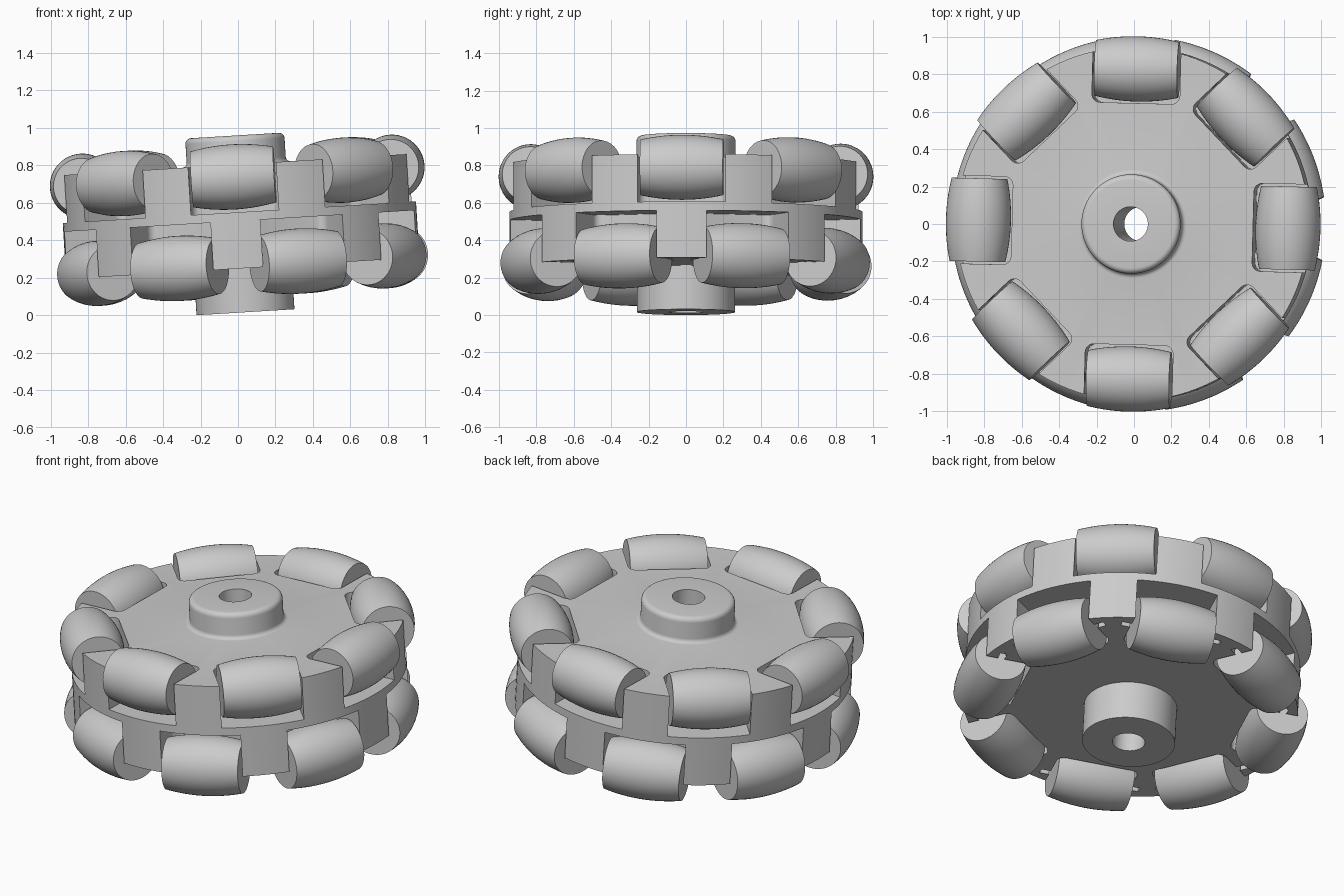
import bpy, bmesh
from math import radians, sin, cos, pi, sqrt
from mathutils import Matrix

if "Cube" in bpy.data.objects:
    bpy.data.objects.remove(bpy.data.objects["Cube"])

grey = bpy.data.materials.new("light grey")
grey.use_nodes = True
grey.diffuse_color = (0.6, 0.6, 0.6, 1)
grey.node_tree.nodes["Principled BSDF"].inputs["Base Color"].default_value = (0.6, 0.6, 0.6, 1)

# The whole wheel leans slightly to one side
WHEEL = (Matrix.Translation((0.04, 0, 0.016)) @ Matrix.Rotation(radians(-3.5), 4, 'Y')
         @ Matrix.Rotation(radians(-1.5), 4, 'Z'))
TOP, BOTTOM = 0.79, 0.235             # body faces along the axle
UPPER_FLOOR, LOWER_CEILING = 0.535, 0.488
UPPER_ROW, LOWER_ROW = 0.725, 0.255   # roller centre heights
ROLLER_R, ROLLER_HALF, ORBIT = 0.174, 0.222, 0.828
BORE = 0.092


def make(name, bm, matrix=WHEEL):
    bmesh.ops.recalc_face_normals(bm, faces=bm.faces)
    mesh = bpy.data.meshes.new(name)
    bm.to_mesh(mesh)
    bm.free()
    mesh.materials.append(grey)
    obj = bpy.data.objects.new(name, mesh)
    bpy.context.collection.objects.link(obj)
    obj.matrix_world = matrix
    return obj


def revolve(profile, steps, closed):
    """Spin (radius, height) points around z."""
    bm = bmesh.new()
    verts = [bm.verts.new((r, 0, z)) for r, z in profile]
    edges = [bm.edges.new(p) for p in zip(verts, verts[1:])]
    if closed:
        edges.append(bm.edges.new((verts[-1], verts[0])))
    bmesh.ops.spin(bm, geom=verts + edges, cent=(0, 0, 0), axis=(0, 0, 1),
                   angle=2 * pi, steps=steps, use_merge=True)
    bmesh.ops.remove_doubles(bm, verts=bm.verts, dist=1e-5)
    return bm


def arc(r, z, size, start, end, steps=5):
    angles = [radians(start + (end - start) * i / steps) for i in range(steps + 1)]
    return [(r + size * cos(a), z + size * sin(a)) for a in angles]


def smooth(obj):
    bpy.ops.object.select_all(action='DESELECT')
    obj.select_set(True)
    bpy.context.view_layer.objects.active = obj
    bpy.ops.object.shade_smooth_by_angle(angle=radians(30))


# Position of every roller: upper row, then lower row half a step round
seats = [(UPPER_ROW, radians(45 * i)) for i in range(8)]
seats += [(LOWER_ROW, radians(45 * i + 22.5)) for i in range(8)]

# Body: disc and hub with filleted upper edge and base
hub_top = 0.945
profile = [(BORE, 0), (0.262, 0), (0.262, BOTTOM), (0.945, BOTTOM), (0.945, TOP)]
profile += arc(0.29, TOP + 0.025, 0.025, 270, 180)
profile += arc(0.235, hub_top - 0.03, 0.03, 0, 90)
profile += [(BORE, hub_top)]
body = make("wheel_body", revolve(profile, 128, True))

# Roller pockets: rounded slots open to the rim
pockets = bmesh.new()
half, inner, corner = 0.235, 0.645, 0.045
outline = [(1.1, -half), (1.1, half)]
outline += arc(inner + corner, half - corner, corner, 90, 180)
outline += arc(inner + corner, corner - half, corner, 180, 270)
for row, angle in seats:
    low, high = (UPPER_FLOOR, 1.0) if row == UPPER_ROW else (0.05, LOWER_CEILING)
    face = pockets.faces.new([pockets.verts.new((x, y, low)) for x, y in outline])
    walls = bmesh.ops.extrude_face_region(pockets, geom=[face])["geom"]
    top_verts = [g for g in walls if isinstance(g, bmesh.types.BMVert)]
    bmesh.ops.translate(pockets, verts=top_verts, vec=(0, 0, high - low))
    bmesh.ops.rotate(pockets, verts=list({*face.verts, *top_verts}),
                     matrix=Matrix.Rotation(angle, 3, 'Z'))

# Axle holes in the blocks between the rollers
holes = bmesh.new()
for row, angle in seats:
    bmesh.ops.create_cone(holes, cap_ends=True, segments=20, radius1=0.028, radius2=0.028,
                          depth=0.58, matrix=Matrix.Rotation(angle, 4, 'Z')
                          @ Matrix.Translation((ORBIT, 0, row)) @ Matrix.Rotation(pi / 2, 4, 'X'))

cutters = [make("pocket_cutter", pockets), make("axle_hole_cutter", holes)]
for cutter in cutters:
    cutter.hide_render = True
    cut = body.modifiers.new(cutter.name, 'BOOLEAN')
    cut.operation, cut.solver, cut.object = 'DIFFERENCE', 'EXACT', cutter
bpy.context.view_layer.update()
depsgraph = bpy.context.evaluated_depsgraph_get()
carved = bpy.data.meshes.new_from_object(body.evaluated_get(depsgraph))
body.modifiers.clear()
body.data = carved
for cutter in cutters:
    bpy.data.objects.remove(cutter)
smooth(body)

# Rollers: barrels whose bulge follows the wheel's rim
barrel = [(0, -ROLLER_HALF)]
for i in range(17):
    t = ROLLER_HALF * (i / 8 - 1)
    barrel.append((ROLLER_R - 1 + sqrt(1 - t * t), t))
barrel.append((0, ROLLER_HALF))
first = None
for number, (row, angle) in enumerate(seats):
    place = (WHEEL @ Matrix.Rotation(angle, 4, 'Z') @ Matrix.Translation((ORBIT, 0, row))
             @ Matrix.Rotation(pi / 2, 4, 'X'))
    name = f"{'upper' if row == UPPER_ROW else 'lower'}_roller_{number % 8 + 1}"
    if first is None:
        first = make(name, revolve(barrel, 48, False), place)
        smooth(first)
    else:
        roller = first.copy()
        roller.name = name
        bpy.context.collection.objects.link(roller)
        roller.matrix_world = place
